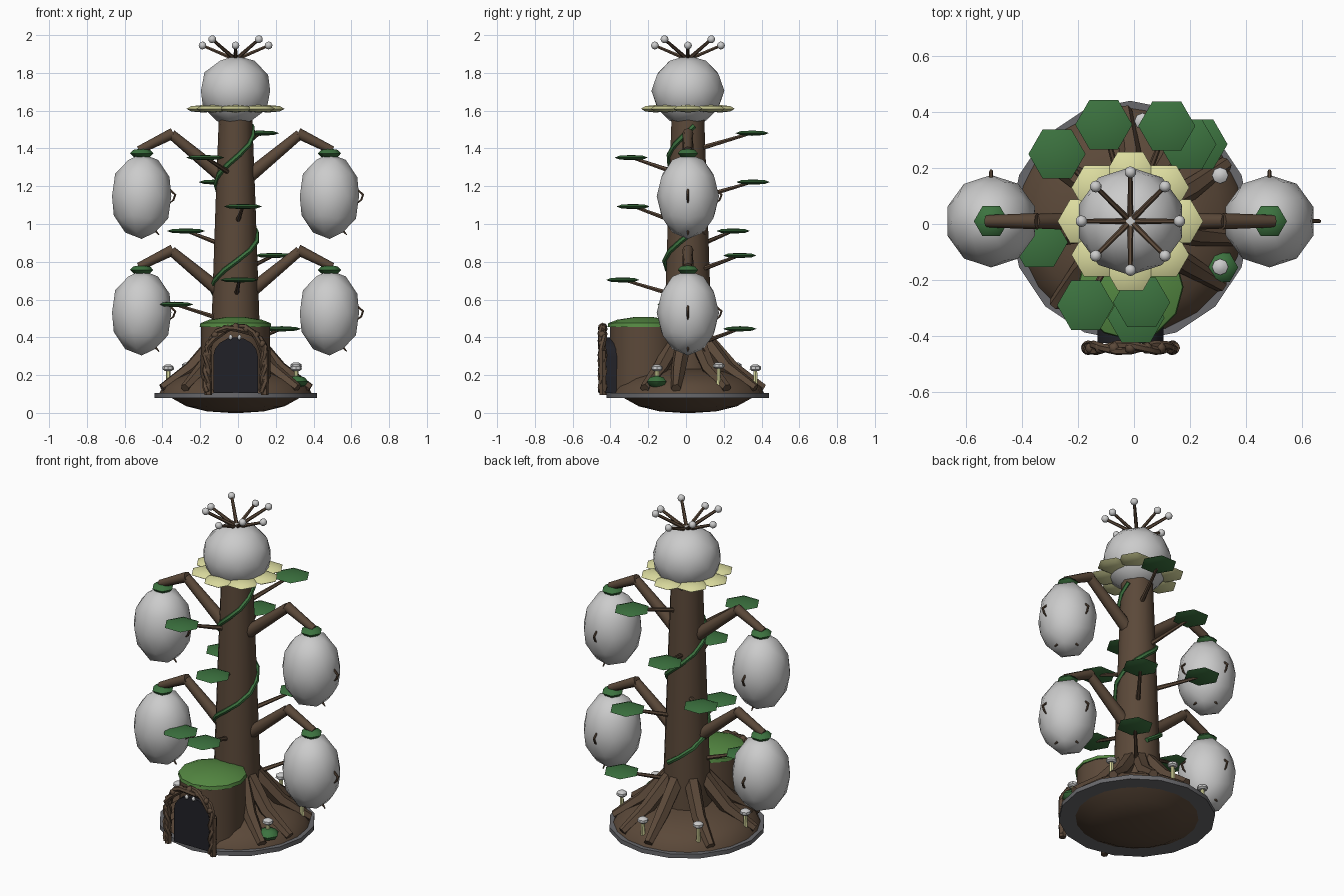
import bpy, bmesh, random
from math import sin, cos, pi, radians
from mathutils import Vector

if "Cube" in bpy.data.objects:
    bpy.data.objects.remove(bpy.data.objects["Cube"])

random.seed(4)


def mat(name, rgb):
    m = bpy.data.materials.new(name)
    m.diffuse_color = (*rgb, 1)
    m.use_nodes = True
    m.node_tree.nodes["Principled BSDF"].inputs["Base Color"].default_value = m.diffuse_color
    return m


BARK = mat("bark", (0.105, 0.066, 0.041))
LEAF = mat("leaf", (0.045, 0.17, 0.05))
MOSS = mat("moss", (0.09, 0.25, 0.055))
CREAM = mat("cream", (0.72, 0.72, 0.35))
DARK = mat("dark", (0.015, 0.015, 0.02))
RIM = mat("rim", (0.14, 0.14, 0.15))


def finish(o, name, m, smooth=40):
    o.name = name
    if m:
        o.data.materials.append(m)
    if smooth:
        bpy.ops.object.select_all(action='DESELECT')
        o.select_set(True)
        bpy.context.view_layer.objects.active = o
        bpy.ops.object.shade_smooth_by_angle(angle=radians(smooth))
    return o


def mesh_object(name, bm, m, smooth=40):
    me = bpy.data.meshes.new(name)
    bmesh.ops.recalc_face_normals(bm, faces=bm.faces)
    bm.to_mesh(me)
    bm.free()
    o = bpy.data.objects.new(name, me)
    bpy.context.collection.objects.link(o)
    return finish(o, name, m, smooth)


# surface of revolution from (radius, height) points, closed at both ends
def lathe(name, prof, n, m, at=(0, 0, 0), smooth=40):
    bm = bmesh.new()
    rings = [[bm.verts.new((at[0] + r * cos(2 * pi * k / n), at[1] + r * sin(2 * pi * k / n), at[2] + z))
              for k in range(n)] for r, z in prof]
    for a, b in zip(rings, rings[1:]):
        for k in range(n):
            bm.faces.new((a[k], a[(k + 1) % n], b[(k + 1) % n], b[k]))
    bm.faces.new(rings[0])
    bm.faces.new(rings[-1])
    return mesh_object(name, bm, m, smooth)


# tapered tube through points
def tube(name, pts, radii, m, res=1):
    cu = bpy.data.curves.new(name, 'CURVE')
    cu.dimensions = '3D'
    cu.bevel_depth = 1
    cu.bevel_resolution = res
    cu.use_fill_caps = True
    s = cu.splines.new('POLY')
    s.points.add(len(pts) - 1)
    for i, (p, q) in enumerate(zip(s.points, pts)):
        p.co = (*q, 1)
        p.radius = radii[i] if isinstance(radii, (list, tuple)) else radii
    o = bpy.data.objects.new(name, cu)
    bpy.context.collection.objects.link(o)
    bpy.ops.object.select_all(action='DESELECT')
    o.select_set(True)
    bpy.context.view_layer.objects.active = o
    bpy.ops.object.convert(target='MESH')
    return finish(bpy.context.view_layer.objects.active, name, m, 50)


def ball(name, at, scale, m, sub=2, smooth=60):
    bm = bmesh.new()
    bmesh.ops.create_icosphere(bm, subdivisions=sub, radius=1)
    bmesh.ops.scale(bm, vec=scale, verts=bm.verts)
    bmesh.ops.translate(bm, vec=at, verts=bm.verts)
    return mesh_object(name, bm, m, smooth)


# flattened six-sided pad for leaves and petals, points along y
def pad(name, at, r, h, m):
    bm = bmesh.new()
    bmesh.ops.create_uvsphere(bm, u_segments=6, v_segments=4, radius=1)
    for v in bm.verts:
        x, y, z = v.co
        a = radians(30)
        v.co = (at[0] + r * (x * cos(a) - y * sin(a)), at[1] + r * (x * sin(a) + y * cos(a)), at[2] + h * z)
    return mesh_object(name, bm, m, 60)


def polar(r, deg, z):
    return (r * cos(radians(deg)), r * sin(radians(deg)), z)


# base: soil bowl, rim and mound
lathe("soil_bowl", [(0.03, 0.0), (0.15, 0.008), (0.26, 0.035), (0.35, 0.085)], 20, BARK)
lathe("base_rim", [(0.43, 0.078), (0.43, 0.104)], 16, RIM)
lathe("mound", [(0.405, 0.1), (0.385, 0.14), (0.33, 0.18), (0.25, 0.215), (0.12, 0.235)], 20, BARK)

# trunk and roots
lathe("trunk", [(0.14, 0.15), (0.126, 0.5), (0.106, 1.1), (0.088, 1.58)], 14, BARK)
for i, a in enumerate((28, 60, 90, 141, 191, 225, -12, -38)):
    tube(f"root_{i}", [polar(0.09, a, 0.40), polar(0.24, a, 0.235), polar(0.4, a + 3, 0.13)],
         [0.045, 0.04, 0.026], BARK)

# entrance tower with moss roof
lathe("entrance_tower", [(0.187, 0.1), (0.182, 0.47)], 14, BARK, (0, -0.235, 0))
lathe("moss_roof", [(0.19, 0.455), (0.186, 0.475), (0.14, 0.493), (0.05, 0.507)], 12, MOSS, (0, -0.235, 0))

# dark arched door
bm = bmesh.new()
outline = [(-0.118, 0.104), (0.118, 0.104)] + [(0.118 * cos(pi * k / 8), 0.30 + 0.1 * sin(pi * k / 8)) for k in range(9)]
f = bm.faces.new([bm.verts.new((x, -0.435, z)) for x, z in outline])
ext = bmesh.ops.extrude_face_region(bm, geom=[f])
bmesh.ops.translate(bm, vec=(0, 0.09, 0), verts=[v for v in ext['geom'] if isinstance(v, bmesh.types.BMVert)])
mesh_object("doorway", bm, DARK)

# twisted vine frame around the door
for s in (0, 1):
    pts = []
    for k in range(25):
        t = k / 24
        w = 0.012 * sin(k * 1.1 + s * pi)
        d = 0.012 * cos(k * 1.1 + s * pi)
        if t < 0.3:
            p = (-0.15 + w, 0.11 + 0.2 * t / 0.3)
        elif t > 0.7:
            p = (0.15 + w, 0.11 + 0.2 * (1 - t) / 0.3)
        else:
            a = pi * (1 - (t - 0.3) / 0.4)
            p = ((0.15 + w) * cos(a), 0.31 + (0.142 + w) * sin(a))
        pts.append((p[0], -0.452 + d, p[1]))
    tube(f"door_vine_{s}", pts, 0.015, BARK)
for k in range(9):
    a = pi * k / 8
    ball(f"door_knot_{k}", (0.152 * cos(a), -0.453, 0.31 + 0.145 * sin(a)), (0.023,) * 3, BARK, 1)
for x in (-0.145, 0.155):
    tube("door_post", [(x, -0.45, 0.095), (x * 1.02, -0.452, 0.33)], 0.02, BARK)
for x in (-0.026, 0.02):
    ball("door_bead", (x, -0.445, 0.4), (0.012, 0.012, 0.016), None, 1)

# mushrooms around the mound
for i, a in enumerate((-27, 27, 83, 135, 188)):
    x, y, _ = polar(0.36, a, 0)
    h = 0.235 + 0.012 * (i % 2)
    lathe(f"mushroom_stem_{i}", [(0.013, 0.13), (0.011, h)], 6, CREAM, (x, y, 0))
    lathe(f"mushroom_cap_{i}", [(0.02, h - 0.012), (0.03, h - 0.004), (0.029, h + 0.01), (0.014, h + 0.02)], 8, None, (x, y, 0))
pad("ground_leaf", (0.325, -0.165, 0.165), 0.06, 0.032, LEAF)

# hanging pods on both sides, two tiers
for side in (-1, 1):
    for tier, z in enumerate((0.53, 1.147)):
        n = f"{'left' if side < 0 else 'right'}_{tier}"
        x = 0.497 * side
        tube("pod_branch_" + n, [(0.04 * side, 0, z + 0.08), (0.34 * side, 0, z + 0.328)], [0.038, 0.026], BARK, 2)
        tube("pod_twig_" + n, [(0.33 * side, 0, z + 0.334), (x + 0.015 * side, 0, z + 0.243)], [0.029, 0.022], BARK, 2)
        ball("pod_" + n, (x, 0, z), (0.165, 0.165, 0.226), None)
        pad("pod_cap_" + n, (x, 0, z + 0.227), 0.062, 0.026, LEAF)
        for dx, dy in ((1, 0), (0, 1)):
            tube("pod_thorn_" + n, [(x + dx * r, dy * r, z + h) for r, h in ((0.142, 0.04), (0.178, 0.008), (0.168, -0.02), (0.15, -0.035))],
                 [0.007, 0.007, 0.006, 0.003], BARK)
            tube("pod_spur_" + n, [(x + dx * r, dy * r, z + h) for r, h in ((0.07, -0.18), (0.092, -0.205))],
                 [0.008, 0.003], BARK)

# leaves on twigs, climbing the trunk
for i, (x, y) in enumerate(((0.245, 0.275), (-0.325, -0.075), (0.02, -0.345), (0.205, 0.275), (-0.262, 0.24),
                            (0.04, -0.29), (-0.095, 0.345), (-0.16, -0.3), (0.13, 0.34))):
    z = 0.445 + 0.1295 * i
    d = Vector((x, y, 0)).normalized()
    tube(f"leaf_twig_{i}", [d * 0.07 + Vector((0, 0, z - 0.08)), (x * 0.95, y * 0.95, z - 0.004)], [0.014, 0.008], BARK)
    pad(f"leaf_{i}", (x, y, z), 0.102, 0.014, LEAF)

# climbing vine
pts = []
for k in range(21):
    z = 0.5 + 1.02 * k / 20
    r = 0.14 - 0.038 * (z - 0.3)
    pts.append(polar(r + 0.003 * random.uniform(-1, 1), 270 + (z - 0.8) / 0.55 * 360, z))
tube("climbing_vine", pts, 0.014, LEAF)

# crown bulb, petals and stamens
ball("crown_bulb", (0, 0, 1.705), (0.193, 0.193, 0.187), None)
for k in range(8):
    pad(f"petal_{k}", polar(0.17, 45 * k, 1.61), 0.09, 0.02, CREAM)
    tip = polar(0.175, 45 * k, 1.945 + 0.033 * (k % 2))
    tube(f"stamen_{k}", [(0, 0, 1.87), tip], [0.011, 0.008], BARK)
    ball(f"stamen_tip_{k}", tip, (0.021,) * 3, None, 2)

# trunk axis sits slightly off the origin
for o in bpy.context.scene.objects:
    o.location += Vector((-0.013, 0.01, 0))
